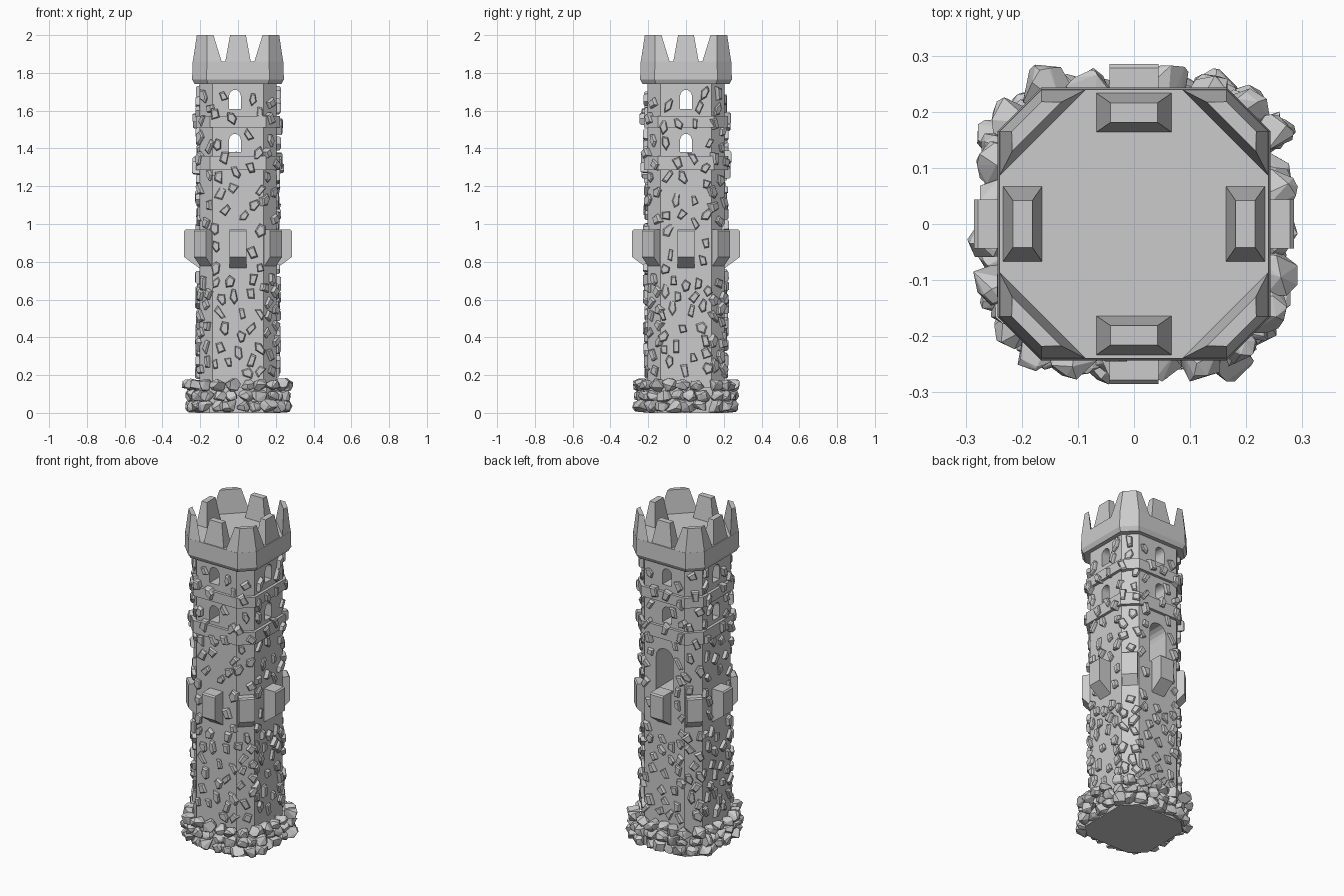
import bpy, bmesh, random
from math import sin, cos, pi, hypot
from mathutils import Vector, Matrix

if "Cube" in bpy.data.objects:
    bpy.data.objects.remove(bpy.data.objects["Cube"])

random.seed(11)


def make(name, bm):
    bmesh.ops.recalc_face_normals(bm, faces=bm.faces[:])
    me = bpy.data.meshes.new(name)
    bm.to_mesh(me)
    bm.free()
    ob = bpy.data.objects.new(name, me)
    bpy.context.collection.objects.link(ob)
    return ob


def octagon(h, c):
    """Square of half width h with corners cut off, faces running from -c to c."""
    return [(h, -c), (h, c), (c, h), (-c, h), (-h, c), (-h, -c), (-c, -h), (c, -h)]


def loft(bm, rings, mat=Matrix()):
    """Closed solid through rings of equal point count."""
    vs = [[bm.verts.new(mat @ Vector(p)) for p in r] for r in rings]
    n = len(vs[0])
    bm.faces.new(vs[0][::-1])
    bm.faces.new(vs[-1])
    for a, b in zip(vs, vs[1:]):
        for i in range(n):
            j = (i + 1) % n
            bm.faces.new((a[i], a[j], b[j], b[i]))


def oct_solid(name, levels):
    bm = bmesh.new()
    loft(bm, [[(x, y, z) for x, y in octagon(h, c)] for z, h, c in levels])
    return make(name, bm)


def turn(k):
    return Matrix.Rotation(k * pi / 4, 4, 'Z')


# Shaft
shaft = oct_solid("shaft", [(0, .205, .135), (1.76, .205, .135)])


def cut_arch(w, z0, z1, y0, y1, x=0, rot=0):
    """Cut an arched opening running along y through the shaft."""
    r = w / 2
    prof = [(x - r, z0), (x + r, z0)]
    prof += [(x + r * cos(i * pi / 8), z1 - r + r * sin(i * pi / 8)) for i in range(9)]
    bm = bmesh.new()
    loft(bm, [[(px, y, pz) for px, pz in prof] for y in (y0, y1)], turn(rot))
    cutter = make("arch_cutter", bm)
    cutter.hide_render = True
    mod = shaft.modifiers.new("opening", 'BOOLEAN')
    mod.operation, mod.solver, mod.object = 'DIFFERENCE', 'EXACT', cutter
    bpy.context.view_layer.objects.active = shaft
    bpy.ops.object.modifier_apply(modifier=mod.name)
    bpy.data.objects.remove(cutter)


# Windows through both axes, doorway in the back
for z0, z1 in ((1.38, 1.477), (1.61, 1.71)):
    cut_arch(.062, z0, z1, -.4, .4, x=-.016)
    cut_arch(.062, z0, z1, -.4, .4, rot=2)
cut_arch(.115, .96, 1.22, 0, .4)

# String bands and plinth
oct_solid("lower_band", [(1.285, .222, .147), (1.36, .222, .147)])
oct_solid("upper_band", [(1.51, .222, .147), (1.572, .222, .147)])
oct_solid("plinth", [(0, .225, .15), (.135, .225, .15)])

# Crown and merlons
oct_solid("crown", [(1.74, .23, .158), (1.765, .243, .166), (1.86, .24, .165)])
bm = bmesh.new()
for k in range(4):
    rings = []
    for z, x, ya, yb in ((1.855, .068, .163, .234), (2, .042, .181, .216)):
        rings.append([(-x, ya, z), (x, ya, z), (x, yb, z), (-x, yb, z)])
    loft(bm, rings, turn(2 * k))
    rings = []
    for z, a, b, c, d in ((1.855, .085, .24, .165, .24), (2, .13, .217, .165, .218)):
        rings.append([(a, b, z), (c, d, z), (d, c, z), (b, a, z)])
    loft(bm, rings, turn(2 * k))
make("merlons", bm)

# Corbels on all eight sides
bm = bmesh.new()
for k in range(8):
    inner = .19 if k % 2 == 0 else .22
    prof = [(inner, .755), (.285, .825), (.285, .962), (.278, .97), (inner, .97)]
    loft(bm, [[(px, y, pz) for px, pz in prof] for y in (-.044, .044)], turn(k))
make("corbels", bm)

# Boulders around the foot
bm = bmesh.new()
corners = [Vector(p) for p in octagon(1, .66)]
for z, half, count, size in ((.035, .232, 25, .04), (.09, .232, 25, .037), (.148, .236, 23, .038)):
    shift = random.random()
    edges = [(corners[i], corners[(i + 1) % 8]) for i in range(8)]
    total = sum((b - a).length for a, b in edges)
    for i in range(count):
        d = (i + shift + random.uniform(-.15, .15)) % count / count * total
        for a, b in edges:
            if d <= (b - a).length:
                break
            d -= (b - a).length
        p = (a + (b - a).normalized() * d) * half * random.uniform(.97, 1.04)
        if z > .12:
            p.x *= 1 + .1 * max(0, 1 - abs(p.y) / .15)
        s = size * random.uniform(.85, 1.12)
        rot = Matrix.Rotation(random.uniform(0, 6.3), 4, 'Z') @ Matrix.Rotation(random.uniform(-.5, .5), 4, 'X')
        rock = bmesh.new()
        for _ in range(20):
            v = Vector([random.gauss(0, 1) for _ in range(3)]).normalized()
            v = Vector([(1 if q > 0 else -1) * abs(q) ** .7 for q in v])
            v.x *= 1.1
            w = rot @ (v * s)
            w.z = max(w.z * .85 + z, .003)
            rock.verts.new((p.x + w.x, p.y + w.y, w.z))
        hull = bmesh.ops.convex_hull(rock, input=rock.verts[:])
        bmesh.ops.delete(rock, geom=[v for v in rock.verts if not v.link_faces], context='VERTS')
        tmp = bpy.data.meshes.new("tmp")
        rock.to_mesh(tmp)
        rock.free()
        bm.from_mesh(tmp)
        bpy.data.meshes.remove(tmp)
make("foot_boulders", bm)


def blocked(k, u, z):
    """True where openings or corbels leave no room for a chip."""
    if abs(u) < .07 and .72 < z < 1.0:
        return True
    if k % 2:
        return False
    if abs(u) < .055 and (1.36 < z < 1.5 or 1.59 < z < 1.73):
        return True
    return k == 2 and abs(u) < .09 and .93 < z < 1.25


# Angular stone chips scattered over every side of the shaft
bm = bmesh.new()
for k in range(8):
    dist, wide = (.205, .125) if k % 2 == 0 else (.2404, .042)
    placed = []
    for _ in range(900):
        u, z = random.uniform(-wide, wide), random.uniform(.21, 1.7)
        gap = .064 if z < .75 else .078
        if blocked(k, u, z) or any(hypot(u - a, z - b) < gap for a, b in placed):
            continue
        placed.append((u, z))
        n = random.choice((4, 4, 5))
        tall, slim = random.uniform(.03, .043), random.uniform(.018, .028)
        tilt = random.uniform(-.7, .7)
        out = []
        for i in range(n):
            t = (i + random.uniform(-.25, .25)) * 2 * pi / n + .7
            a, b = slim * cos(t) * 1.1, tall * sin(t) * 1.05
            out.append((a * cos(tilt) - b * sin(tilt), a * sin(tilt) + b * cos(tilt)))
        on_band = 1.27 < z < 1.375 or 1.495 < z < 1.585
        face = dist + (.017 if on_band else 0)
        h = random.uniform(.012, .023)
        rings = [[(face + d, u + a * s, z + b * s) for a, b in out]
                 for d, s in ((-.02, 1), (h * .6, .95), (h, .72))]
        loft(bm, rings, turn(k))
make("stone_chips", bm)
